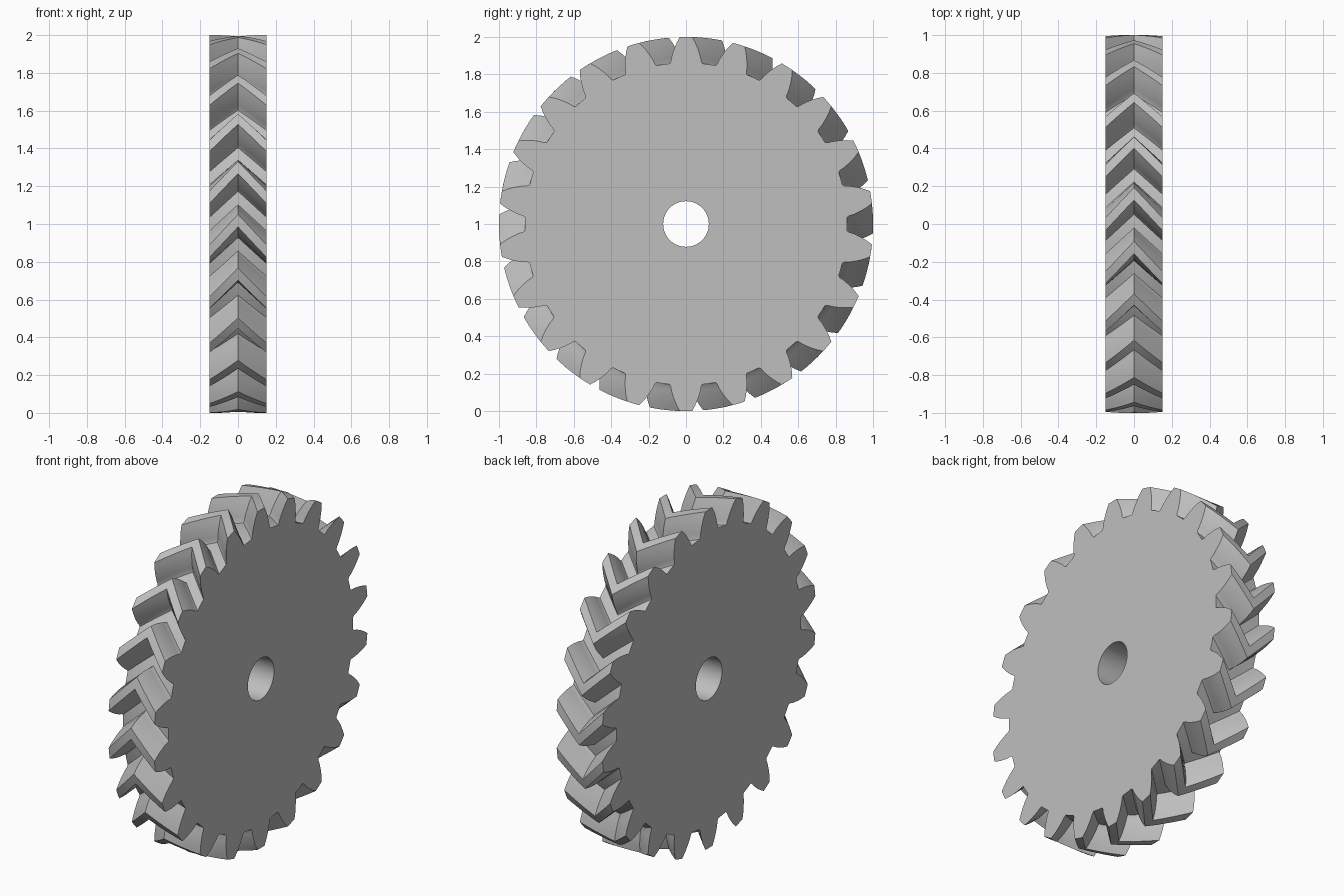
import bpy
import bmesh
from math import sin, cos, radians, pi

cube = bpy.data.objects.get("Cube")
if cube:
    bpy.data.objects.remove(cube, do_unlink=True)

TEETH = 22
PITCH = 2 * pi / TEETH
HALF_WIDTH = 0.15
TWIST = radians(9.2)      # how far the chevron point leads the two side faces
STEPS = 6                 # slices per helical half
BORE = 0.122
BORE_SIDES = 2 * TEETH

# Half of one tooth: radius and half angle in degrees, root to tip
FLANK = [(0.862, 5.8), (0.873, 5.3), (0.895, 4.95), (0.92, 4.35),
         (0.945, 3.7), (0.97, 2.95), (1.0, 1.9)]


def tooth_outline():
    """Polar points of one tooth, from the gap centre up to the next gap."""
    rise = [(r, -radians(a)) for r, a in FLANK]
    fall = [(r, -a) for r, a in reversed(rise)]
    return [(FLANK[0][0], -PITCH / 2)] + rise + [(1.0, 0)] + fall


def ring(bm, x, points):
    return [bm.verts.new((x, r * cos(a), 1 + r * sin(a))) for r, a in points]


def bridge(bm, a, b):
    n = len(a)
    for i in range(n):
        j = (i + 1) % n
        bm.faces.new((a[i], a[j], b[j], b[i]))


steel = bpy.data.materials.new("grey_steel")
steel.use_nodes = True
colour = (0.52, 0.52, 0.52, 1)
steel.diffuse_color = colour
steel.node_tree.nodes["Principled BSDF"].inputs["Base Color"].default_value = colour

# Herringbone rim: twisted slices of the toothed outline
bm = bmesh.new()
tooth = tooth_outline()
outline = [(r, a + (k + 0.5) * PITCH) for k in range(TEETH) for r, a in tooth]
slices = []
for i in range(-STEPS, STEPS + 1):
    t = i / STEPS
    turn = -TWIST * (1 - abs(t))
    slices.append(ring(bm, t * HALF_WIDTH, [(r, a + turn) for r, a in outline]))
for a, b in zip(slices, slices[1:]):
    bridge(bm, a, b)

# Shaft bore
circle = [(BORE, 2 * pi * i / BORE_SIDES) for i in range(BORE_SIDES)]
bores = [ring(bm, side * HALF_WIDTH, circle) for side in (-1, 1)]
bridge(bm, *bores)

# Flat side faces, one wedge per tooth from bore to rim
n = len(tooth)
for rim, bore in zip((slices[0], slices[-1]), bores):
    for k in range(TEETH):
        outer = [rim[(k * n + i) % len(rim)] for i in range(n + 1)]
        inner = [bore[(2 * k + i) % BORE_SIDES] for i in (2, 1, 0)]
        bm.faces.new(outer + inner)

bmesh.ops.recalc_face_normals(bm, faces=bm.faces)
mesh = bpy.data.meshes.new("herringbone_gear")
bm.to_mesh(mesh)
bm.free()
mesh.materials.append(steel)

gear = bpy.data.objects.new("herringbone_gear", mesh)
bpy.context.collection.objects.link(gear)
bpy.ops.object.select_all(action='DESELECT')
gear.select_set(True)
bpy.context.view_layer.objects.active = gear
bpy.ops.object.shade_smooth_by_angle(angle=radians(25))
